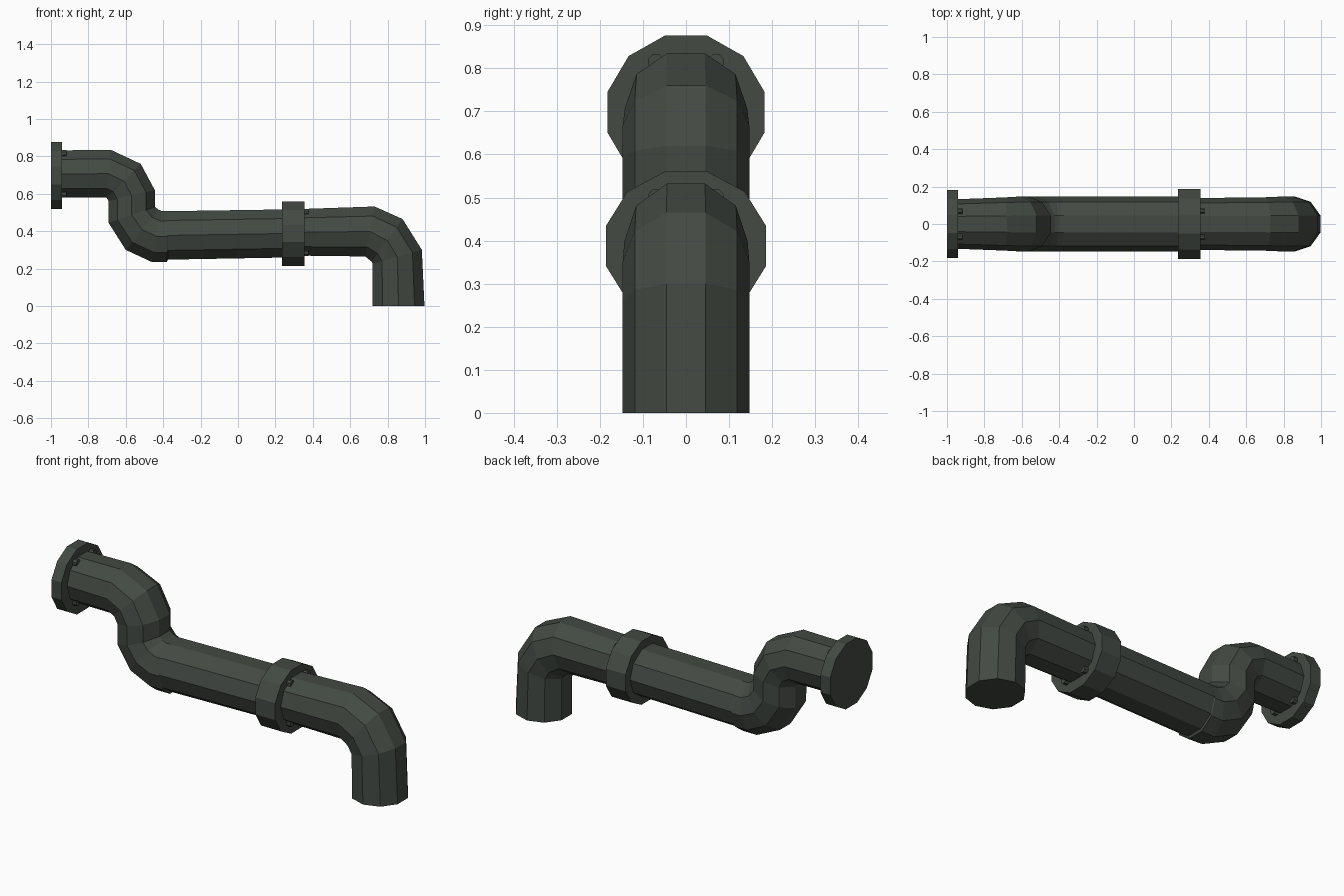
import bpy, bmesh
from math import sin, cos, pi

if "Cube" in bpy.data.objects:
    bpy.data.objects.remove(bpy.data.objects["Cube"])

paint = bpy.data.materials.new("dark green grey")
paint.use_nodes = True
COLOUR = (0.056, 0.067, 0.056, 1)
paint.diffuse_color = COLOUR
bsdf = next(n for n in paint.node_tree.nodes if n.type == 'BSDF_PRINCIPLED')
bsdf.inputs["Base Color"].default_value = COLOUR
bsdf.inputs["Roughness"].default_value = 0.8


def loft(name, rings, sides):
    """Skin flat-topped polygons; each ring is (upper x, z, lower x, z, half width)."""
    bm = bmesh.new()
    loops = []
    half = pi / sides
    for ux, uz, lx, lz, width in rings:
        loop = []
        for k in range(sides):
            t = half + 2 * half * k
            f = cos(t) / cos(half)
            loop.append(bm.verts.new(((ux + lx) / 2 + (ux - lx) / 2 * f,
                                      width * sin(t),
                                      (uz + lz) / 2 + (uz - lz) / 2 * f)))
        loops.append(loop)
    for a, b in zip(loops, loops[1:]):
        for k in range(sides):
            n = (k + 1) % sides
            bm.faces.new((a[k], a[n], b[n], b[k]))
    bm.faces.new(loops[0])
    bm.faces.new(loops[-1])
    bmesh.ops.recalc_face_normals(bm, faces=bm.faces)
    mesh = bpy.data.meshes.new(name)
    bm.to_mesh(mesh)
    bm.free()
    mesh.materials.append(paint)
    obj = bpy.data.objects.new(name, mesh)
    bpy.context.collection.objects.link(obj)
    return obj


# Upper inlet, S-bend and long straight run
loft("inlet_pipe", [
    (-0.96, 0.832, -0.96, 0.58, 0.132),
    (-0.68, 0.835, -0.705, 0.58, 0.142),
    (-0.52, 0.76, -0.70, 0.575, 0.147),
    (-0.445, 0.62, -0.692, 0.56, 0.147),
    (-0.445, 0.53, -0.692, 0.445, 0.147),
    (-0.425, 0.515, -0.60, 0.30, 0.147),
    (-0.405, 0.507, -0.46, 0.235, 0.147),
    (-0.38, 0.507, -0.38, 0.235, 0.147),
    (-0.375, 0.507, -0.375, 0.248, 0.147),
    (0.29, 0.517, 0.29, 0.26, 0.147)], 10)

# Lower elbow turning down to the ground
loft("outlet_elbow", [
    (0.29, 0.517, 0.29, 0.27, 0.138),
    (0.73, 0.532, 0.68, 0.265, 0.143),
    (0.88, 0.465, 0.715, 0.237, 0.147),
    (0.983, 0.30, 0.72, 0.225, 0.147),
    (0.997, 0, 0.72, 0, 0.147)], 10)


def collar(name, x0, x1, low, high, width):
    rim = width / cos(pi / 12)
    loft(name, [(x, high, x, low, rim) for x in (x0, x1)], 12)


collar("wall_flange", -1.0, -0.94, 0.52, 0.876, 0.182)
collar("joint_collar", 0.235, 0.355, 0.215, 0.56, 0.186)

# Small studs beside each collar, mirrored around the pipe
for part, x, mid in (("flange", -0.945, 0.707), ("collar", 0.35, 0.393)):
    for sy in (-1, 1):
        for sz in (-1, 1):
            z = mid + sz * 0.108
            stud = loft(f"{part}_stud", [(px, z + 0.018, px, z - 0.018, 0.018)
                                         for px in (x, x + 0.028)], 8)
            stud.location.y = sy * 0.07
